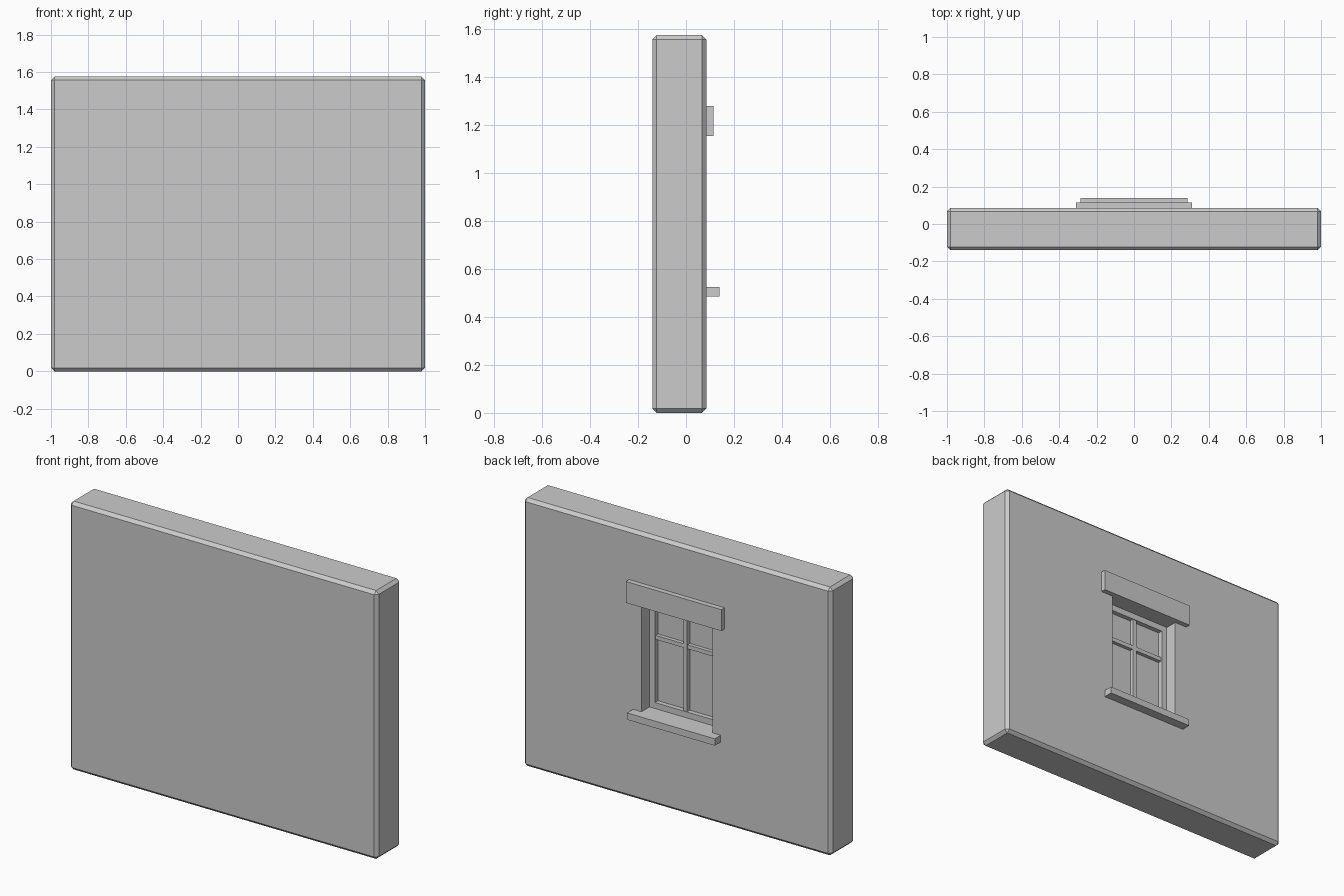
import bpy, bmesh
from mathutils import Vector

if "Cube" in bpy.data.objects:
    bpy.data.objects.remove(bpy.data.objects["Cube"])


def box(name, x, y, z, bevel=0.0):
    """Axis-aligned box from (min, max) ranges, optionally chamfered."""
    bm = bmesh.new()
    bmesh.ops.create_cube(bm, size=1)
    for v in bm.verts:
        v.co = Vector([r[0] + (c + 0.5) * (r[1] - r[0]) for c, r in zip(v.co, (x, y, z))])
    if bevel:
        bmesh.ops.bevel(bm, geom=bm.edges[:], offset=bevel, segments=1,
                        affect='EDGES', profile=0.5)
    bmesh.ops.recalc_face_normals(bm, faces=bm.faces[:])
    me = bpy.data.meshes.new(name)
    bm.to_mesh(me)
    bm.free()
    ob = bpy.data.objects.new(name, me)
    bpy.context.collection.objects.link(ob)
    return ob


W, Z0, Z1 = 0.23, 0.52, 1.16       # opening half width, bottom, top
FY = (-0.022, 0.01)                # frame depth range
F, B = 0.035, 0.012                # frame width, glazing bar half width

# Wall with chamfered edges and a window recess in the back
wall = box("wall", (-1, 1), (-0.14, 0.085), (0, 1.575), 0.018)
cutter = box("recess_cutter", (-W, W), (-0.025, 0.2), (Z0, Z1))
cutter.hide_render = True
cutter.hide_set(True)
mod = wall.modifiers.new("recess", 'BOOLEAN')
mod.operation = 'DIFFERENCE'
mod.solver = 'EXACT'
mod.object = cutter
bpy.context.view_layer.objects.active = wall
wall.select_set(True)
bpy.ops.object.modifier_apply(modifier=mod.name)
bpy.data.objects.remove(cutter)

# Lintel and sill
box("lintel", (-0.31, 0.31), (0.012, 0.115), (1.155, 1.28))
box("sill", (-0.285, 0.285), (0.0, 0.14), (0.485, 0.525))

# Window frame
for side, s in (("left", -1), ("right", 1)):
    box("frame_" + side, sorted((s * W, s * (W - F))), FY, (Z0, Z1))
box("frame_bottom", (-W + F, W - F), FY, (Z0, 0.56))
box("frame_top", (-W + F, W - F), FY, (Z1 - 0.04, Z1))

# Glazing bars
box("bar_vertical", (-B, B), (FY[0], 0.006), (0.56, Z1 - 0.04))
box("bar_horizontal", (-W + F, W - F), (FY[0], 0.004), (0.94 - B, 0.94 + B))

# Glass pane
box("glass", (-W + F, W - F), (-0.024, -0.018), (0.56, Z1 - 0.04))
